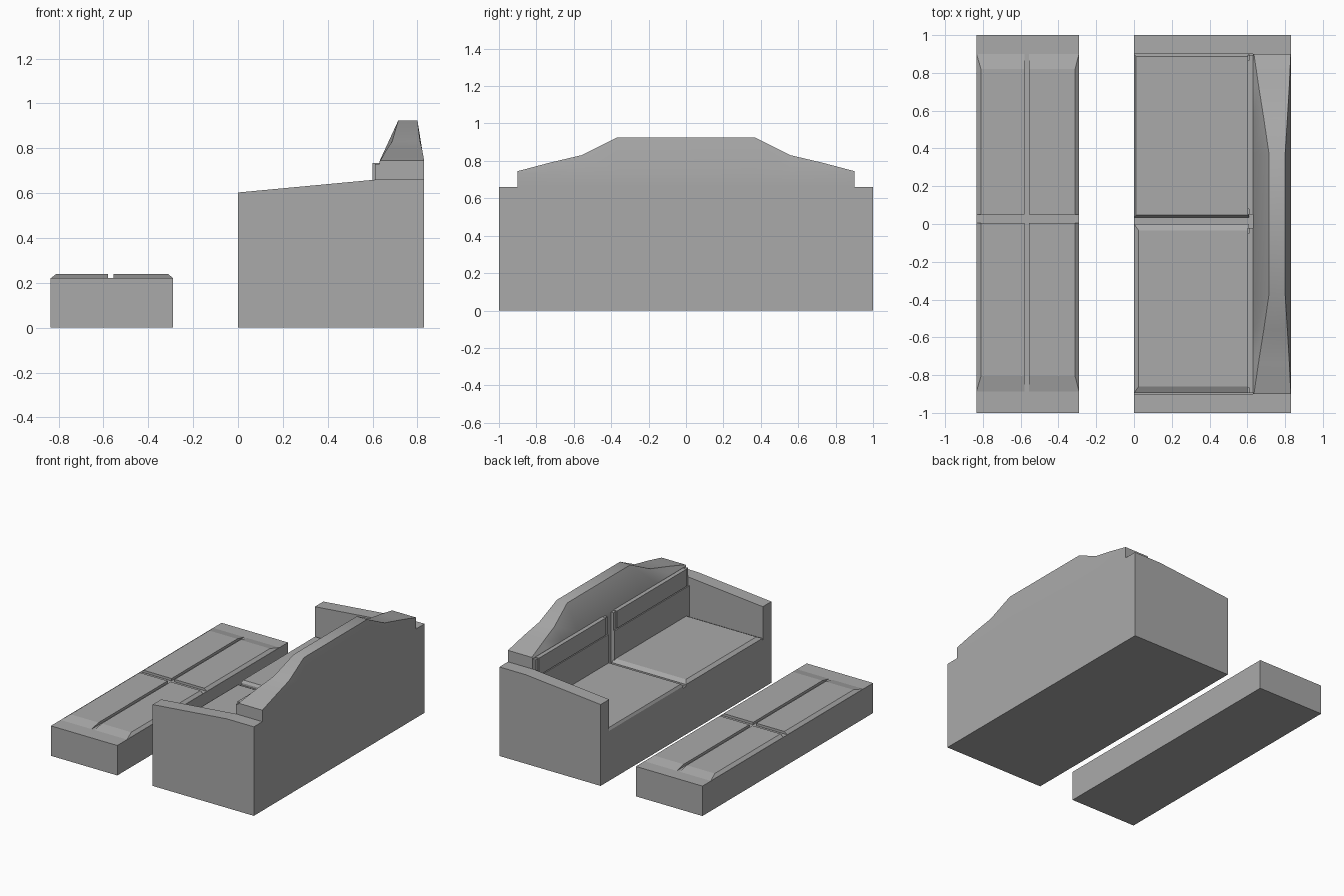
import bpy
import bmesh
import math

cube = bpy.data.objects.get("Cube")
if cube:
    bpy.data.objects.remove(cube, do_unlink=True)

# One plain upholstery colour
grey = bpy.data.materials.new("plain grey")
grey.use_nodes = True
COLOUR = (0.4, 0.4, 0.4, 1)
grey.diffuse_color = COLOUR
grey.node_tree.nodes["Principled BSDF"].inputs["Base Color"].default_value = COLOUR


def loft(name, rings, smooth=False):
    """Skin a list of equal-length point rings and cap both ends."""
    bm = bmesh.new()
    loops = [[bm.verts.new(p) for p in ring] for ring in rings]
    count = len(loops[0])
    for a, b in zip(loops, loops[1:]):
        for i in range(count):
            j = (i + 1) % count
            bm.faces.new((a[i], a[j], b[j], b[i]))
    bm.faces.new(loops[0])
    bm.faces.new(loops[-1])
    bmesh.ops.recalc_face_normals(bm, faces=bm.faces)
    mesh = bpy.data.meshes.new(name)
    bm.to_mesh(mesh)
    bm.free()
    mesh.materials.append(grey)
    obj = bpy.data.objects.new(name, mesh)
    bpy.context.collection.objects.link(obj)
    if smooth:
        bpy.ops.object.select_all(action='DESELECT')
        bpy.context.view_layer.objects.active = obj
        obj.select_set(True)
        bpy.ops.object.shade_smooth_by_angle(angle=math.radians(30))
    return obj


def rect(x0, x1, y0, y1, z):
    return [(x0, y0, z), (x1, y0, z), (x1, y1, z), (x0, y1, z)]


def box(name, x0, x1, y0, y1, z0, z1):
    return loft(name, [rect(x0, x1, y0, y1, z) for z in (z0, z1)])


# Sofa arms: sloping top, extruded sideways
arm_profile = [(0, 0), (0.83, 0), (0.83, 0.66), (0.61, 0.66), (0, 0.603)]
for side, label in ((1, "left"), (-1, "right")):
    loft("sofa_arm_" + label,
         [[(x, side * y, z) for x, z in arm_profile] for y in (0.9, 1)])

# Sofa base and the lower part of the back
box("seat_base", 0, 0.63, -0.9, 0.9, 0, 0.355)
box("back_base", 0.63, 0.83, -0.9, 0.9, 0, 0.66)

# Arched backrest: (y, front of top, back of top, top height)
half = [(0.9, 0.635, 0.83, 0.745), (0.73, 0.66, 0.822, 0.79),
        (0.56, 0.687, 0.812, 0.83), (0.37, 0.715, 0.8, 0.925)]
stations = [(-y, f, b, z) for y, f, b, z in half]
stations += list(reversed(half))
loft("arched_backrest", [
    [(0.63, y, 0.66), (0.63, y, 0.74), (f, y, z),
     (b, y, z), (0.83, y, 0.74), (0.83, y, 0.66)]
    for y, f, b, z in stations], smooth=True)

# Seat cushions with bevelled tops
for label, y0, y1, bevel_x, bevel_y in (("right", -0.895, 0, 0.025, 0.035),
                                        ("left", 0.035, 0.9, 0.01, 0.012)):
    loft("seat_cushion_" + label, [
        rect(0, 0.61, y0, y1, 0.35),
        rect(0, 0.61, y0, y1, 0.37),
        rect(bevel_x, 0.61, y0 + bevel_y, y1 - bevel_y, 0.388)])

# Back cushions: a lower and an upper pad each, split by a thin seam
for label, y0, y1 in (("right", -0.895, -0.02), ("left", 0.05, 0.895)):
    box("back_cushion_core_" + label, 0.61, 0.635, y0, y1, 0.36, 0.73)
    box("back_cushion_lower_" + label, 0.6, 0.62, y0, y1, 0.36, 0.6)
    box("back_cushion_upper_" + label, 0.6, 0.635, y0 + 0.03, y1 - 0.03, 0.607, 0.735)

# Low bench base
BENCH = (-0.835, -0.29)
box("bench_base", *BENCH, -1, 1, 0, 0.222)

# Four bench pads, ramped on the outer edges, with a cross-shaped gap
for xl, x0, x1, in_lo, in_hi in (("outer", BENCH[0], -0.58, 0.025, 0),
                                 ("inner", -0.555, BENCH[1], 0, 0.022)):
    for yl, y0, y1, ramp_lo, ramp_hi in (("right", -0.89, 0.005, 0.085, 0),
                                         ("left", 0.05, 0.905, 0, 0.085)):
        loft("bench_pad_" + xl + "_" + yl, [
            rect(x0, x1, y0, y1, 0.221),
            rect(x0 + in_lo, x1 - in_hi, y0 + ramp_lo, y1 - ramp_hi, 0.24)])
